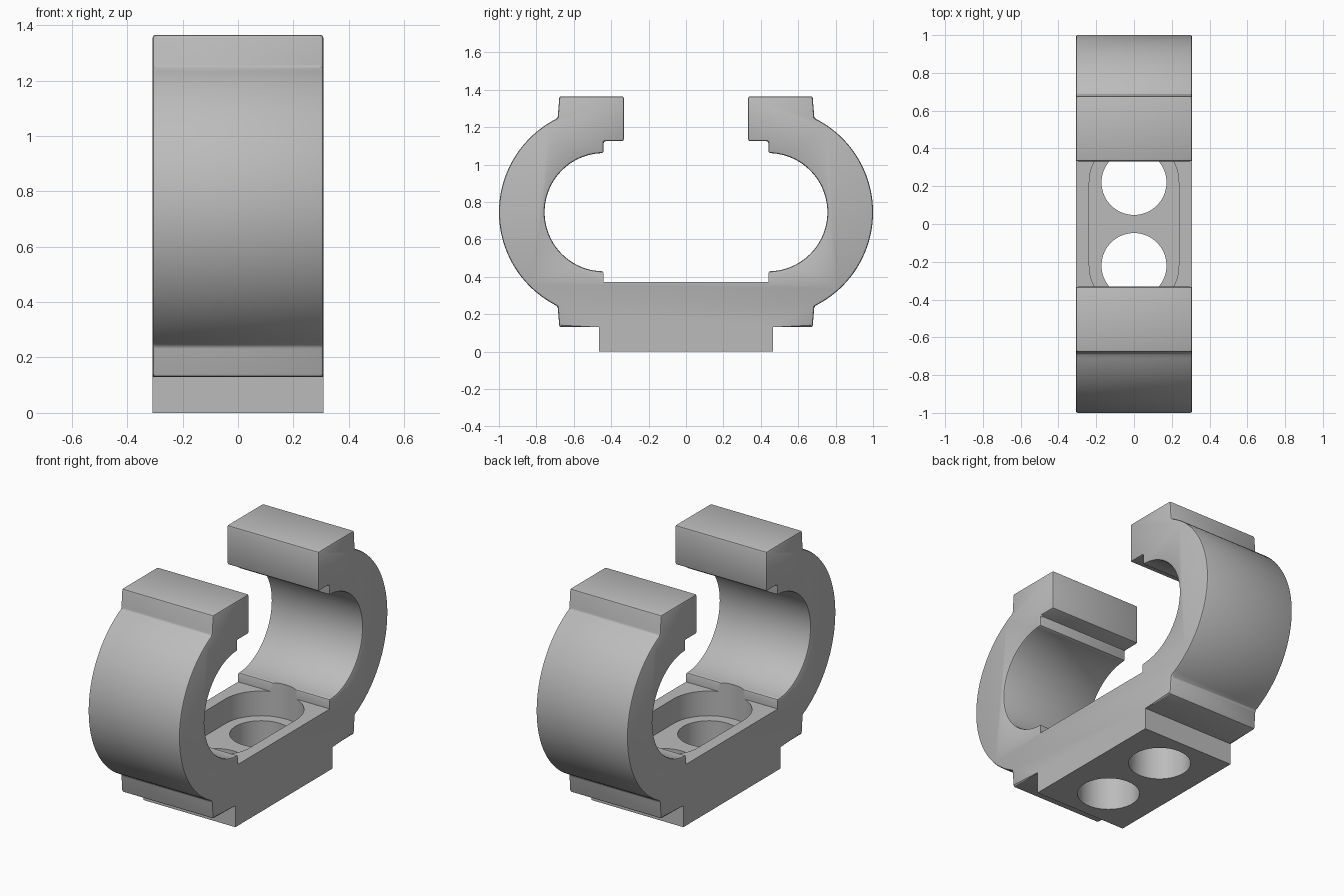
import bpy, bmesh
from math import sin, cos, asin, pi

cube = bpy.data.objects.get("Cube")
if cube:
    bpy.data.objects.remove(cube, do_unlink=True)

HALF_W = 0.308      # half width along x
ARC_Y, ARC_Z = 0.44, 0.745
R_OUT, R_IN = 0.56, 0.316
FLOOR = 0.372
HOLE_Y = 0.22

grey = bpy.data.materials.new("light grey")
grey.use_nodes = True
grey.diffuse_color = (0.5, 0.5, 0.5, 1)
grey.node_tree.nodes["Principled BSDF"].inputs["Base Color"].default_value = (0.5, 0.5, 0.5, 1)


def make_object(name, bm):
    bmesh.ops.recalc_face_normals(bm, faces=bm.faces[:])
    mesh = bpy.data.meshes.new(name)
    bm.to_mesh(mesh)
    bm.free()
    mesh.materials.append(grey)
    obj = bpy.data.objects.new(name, mesh)
    bpy.context.collection.objects.link(obj)
    return obj


def extrude(bm, points, vector):
    face = bm.faces.new([bm.verts.new(p) for p in points])
    ext = bmesh.ops.extrude_face_region(bm, geom=[face])
    verts = [v for v in ext["geom"] if isinstance(v, bmesh.types.BMVert)]
    bmesh.ops.translate(bm, verts=verts, vec=vector)


def arc(radius, a0, a1, n):
    angles = [a0 + (a1 - a0) * i / n for i in range(n + 1)]
    return [(ARC_Y + radius * cos(a), ARC_Z + radius * sin(a)) for a in angles]


# Clip body: half profile in y and z, mirrored, then extruded across x
end = asin(0.503 / R_OUT)
half = [(0.465, 0), (0.465, 0.13), (0.677, 0.13)]
half += arc(R_OUT, -end, end, 40)
half += [(0.677, 1.365), (0.332, 1.365), (0.332, 1.125), (ARC_Y, 1.125)]
half += arc(R_IN, pi / 2, -pi / 2, 40)
half += [(ARC_Y, FLOOR)]
outline = half + [(-y, z) for y, z in reversed(half)]

bm = bmesh.new()
extrude(bm, [(-HALF_W, y, z) for y, z in outline], (2 * HALF_W, 0, 0))
bmesh.ops.recalc_face_normals(bm, faces=bm.faces[:])
# Soften every hard edge except those of the foot and the seat floor
weight = bm.edges.layers.float.new("bevel_weight_edge")
for e in bm.edges:
    low = any(v.co.z < 0.1 or abs(v.co.z - FLOOR) < 0.001 for v in e.verts)
    if e.calc_face_angle() > 0.4 and not low:
        e[weight] = 1
body = make_object("clip_body", bm)

bevel = body.modifiers.new("soft_edges", "BEVEL")
bevel.limit_method = "WEIGHT"
bevel.width = 0.011
bevel.segments = 2


def stadium(name, radius, offset, z0, z1):
    """Round-ended slot cutter; offset is the y of each end's centre."""
    n = 32
    pts = [(radius * cos(pi * i / n), offset + radius * sin(pi * i / n), z0) for i in range(n + 1)]
    pts += [(-x, -y, z) for x, y, z in pts]
    bm = bmesh.new()
    extrude(bm, pts, (0, 0, z1 - z0))
    return make_object(name, bm)


def hole(name, y, radius):
    bm = bmesh.new()
    extrude(bm, [(radius * cos(pi * i / 32), y + radius * sin(pi * i / 32), -0.1)
                 for i in range(64)], (0, 0, 0.5))
    return make_object(name, bm)


# Recessed slot and two through holes in the base
cutters = [stadium("slot_cutter", 0.237, HOLE_Y, 0.222, 0.6),
           hole("front_hole_cutter", -HOLE_Y, 0.172),
           hole("back_hole_cutter", HOLE_Y, 0.172)]
for c in cutters:
    c.hide_render = True
    cut = body.modifiers.new(c.name, "BOOLEAN")
    cut.operation = "DIFFERENCE"
    cut.solver = "EXACT"
    cut.object = c

bpy.ops.object.select_all(action="DESELECT")
body.select_set(True)
bpy.context.view_layer.objects.active = body
for name in [m.name for m in body.modifiers]:
    bpy.ops.object.modifier_apply(modifier=name)
for c in cutters:
    bpy.data.objects.remove(c, do_unlink=True)
bpy.ops.object.shade_smooth_by_angle(angle=0.45)
